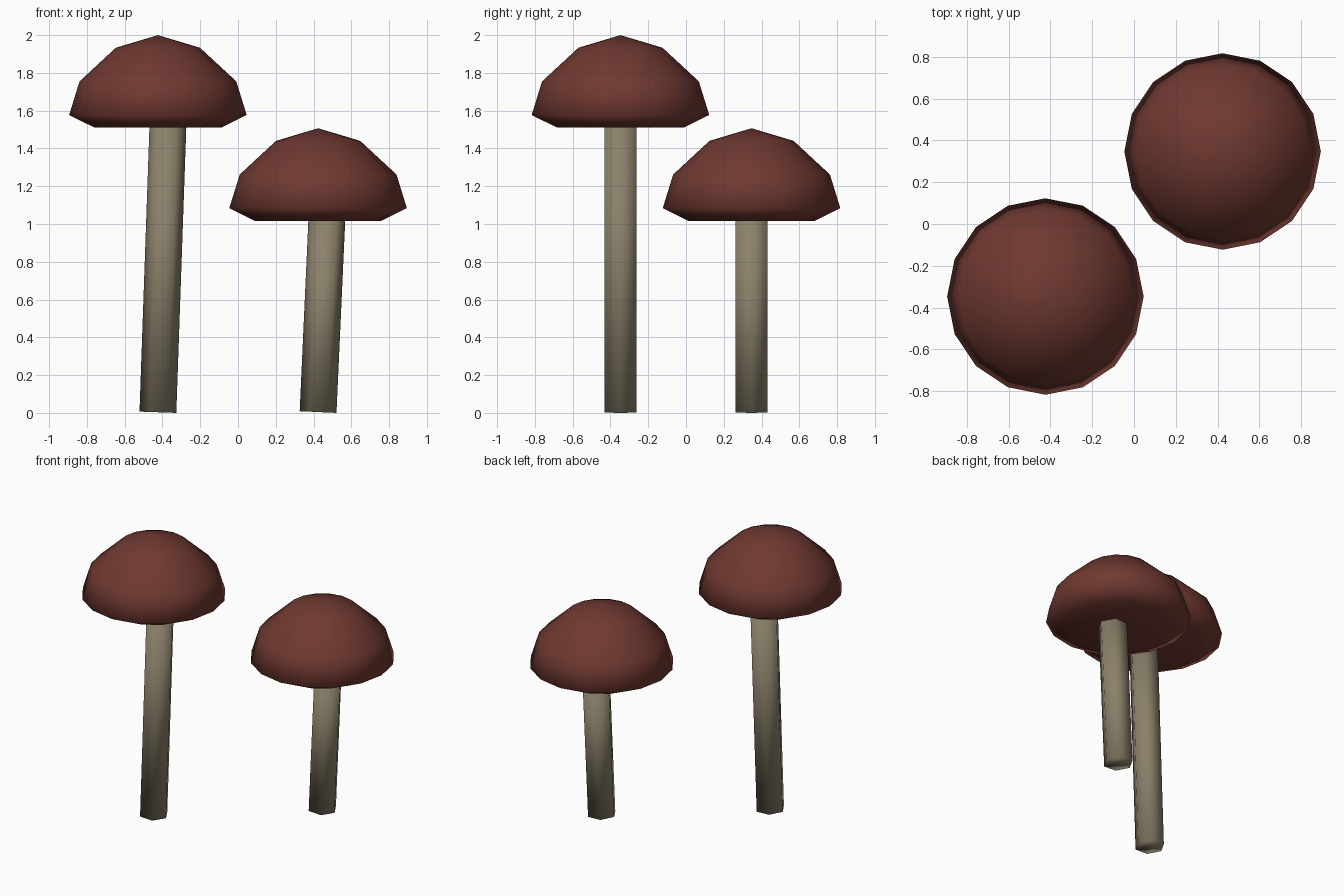
import bpy, bmesh, math
from mathutils import Matrix, Vector

if "Cube" in bpy.data.objects:
    bpy.data.objects.remove(bpy.data.objects["Cube"])


def material(name, rgb):
    m = bpy.data.materials.new(name)
    m.diffuse_color = (*rgb, 1)
    m.use_nodes = True
    m.node_tree.nodes["Principled BSDF"].inputs["Base Color"].default_value = m.diffuse_color
    return m


CAP_RED = material("cap brown red", (0.16, 0.04, 0.03))
STEM_TAN = material("stem tan", (0.26, 0.22, 0.145))


def finish(bm, name, mat):
    bmesh.ops.recalc_face_normals(bm, faces=bm.faces)
    for f in bm.faces:
        f.smooth = True
    me = bpy.data.meshes.new(name)
    bm.to_mesh(me)
    bm.free()
    me.materials.append(mat)
    ob = bpy.data.objects.new(name, me)
    bpy.context.collection.objects.link(ob)
    return ob


# Cap profile: radius and height below the apex
PROFILE = [(0.223, -0.067), (0.415, -0.245), (0.47, -0.423), (0.335, -0.49)]
SIDES = 16


def make_cap(name, x, y, top):
    bm = bmesh.new()
    rings = []
    for r, z in PROFILE:
        rings.append([bm.verts.new((x + r * math.cos(math.tau * i / SIDES),
                                    y + r * math.sin(math.tau * i / SIDES),
                                    top + z)) for i in range(SIDES)])
    apex = bm.verts.new((x, y, top))
    base = bm.verts.new((x, y, top + PROFILE[-1][1]))
    for i in range(SIDES):
        j = (i + 1) % SIDES
        bm.faces.new((apex, rings[0][i], rings[0][j]))
        bm.faces.new((base, rings[-1][j], rings[-1][i]))
        for a, b in zip(rings, rings[1:]):
            bm.faces.new((a[i], b[i], b[j], a[j]))
    finish(bm, name, CAP_RED)


# Leaning six-sided stem with closed ends
def make_stem(name, x, y, height, lean):
    bm = bmesh.new()
    bmesh.ops.create_cone(bm, cap_ends=True, segments=6, radius1=0.0975,
                          radius2=0.0975, depth=height)
    # corners point along x
    if max(v.co.x for v in bm.verts) < 0.09:
        bm.transform(Matrix.Rotation(math.radians(30), 4, 'Z'))
    bm.transform(Matrix.Translation(Vector((0, 0, height / 2))))
    bm.transform(Matrix.Rotation(math.radians(lean), 4, 'Y'))
    low = min(v.co.z for v in bm.verts)
    bm.transform(Matrix.Translation(Vector((x, y, -low))))
    finish(bm, name, STEM_TAN)


for label, x, y, top, lean in (("tall", -0.424, -0.347, 2.0, 2.0),
                               ("short", 0.424, 0.347, 1.507, 2.6)):
    make_cap(label + "_cap", x, y, top)
    make_stem(label + "_stem", x, y, top - 0.45, lean)
